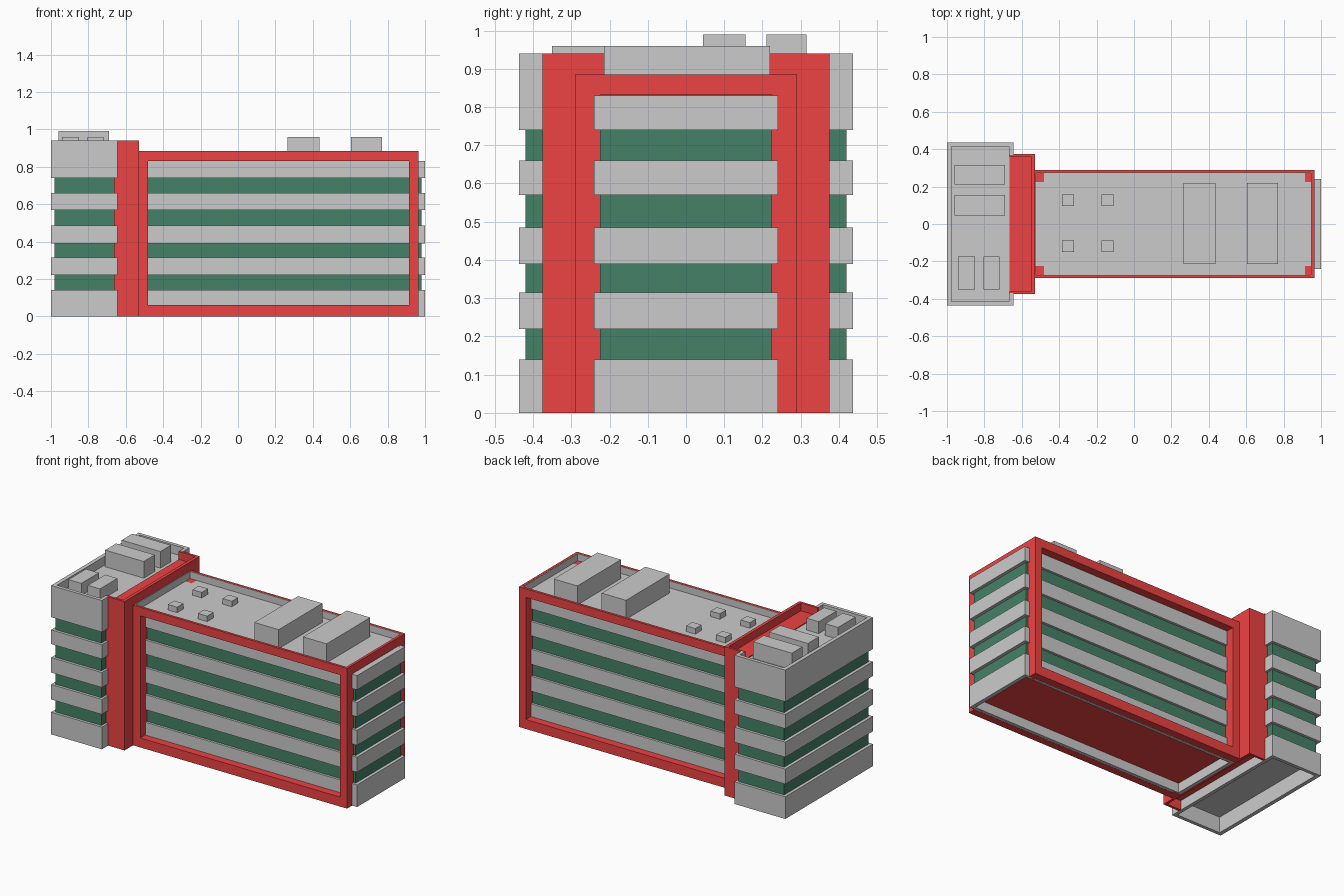
import bpy, bmesh

if "Cube" in bpy.data.objects:
    bpy.data.objects.remove(bpy.data.objects["Cube"])


def material(name, color):
    m = bpy.data.materials.new(name)
    m.diffuse_color = color
    m.use_nodes = True
    m.node_tree.nodes["Principled BSDF"].inputs["Base Color"].default_value = m.diffuse_color
    return m


RED = material("red_panel", (0.85, 0.055, 0.055, 1))
GREEN = material("green_glass", (0.06, 0.22, 0.14, 1))


def finish(name, bm, mat):
    bmesh.ops.recalc_face_normals(bm, faces=bm.faces)
    mesh = bpy.data.meshes.new(name)
    bm.to_mesh(mesh)
    bm.free()
    ob = bpy.data.objects.new(name, mesh)
    bpy.context.collection.objects.link(ob)
    if mat:
        mesh.materials.append(mat)
    return ob


def prism(name, outline, z0, z1, mat=None):
    """Extrude a flat outline upward."""
    bm = bmesh.new()
    face = bm.faces.new([bm.verts.new((x, y, z0)) for x, y in outline])
    ext = bmesh.ops.extrude_face_region(bm, geom=[face], use_keep_orig=True)
    for v in ext["geom"]:
        if isinstance(v, bmesh.types.BMVert):
            v.co.z = z1
    return finish(name, bm, mat)


def rect(x0, x1, y0, y1):
    return [(x0, y0), (x1, y0), (x1, y1), (x0, y1)]


def box(name, x0, x1, y0, y1, z0, z1, mat=None):
    return prism(name, rect(x0, x1, y0, y1), z0, z1, mat)


def ring(name, outer, inner, z0, z1, mat=None):
    """Rectangular wall loop, open at top and bottom."""
    bm = bmesh.new()
    loops = [[bm.verts.new((x, y, z)) for x, y in rect(*r)]
             for r, z in ((outer, z0), (outer, z1), (inner, z1), (inner, z0))]
    for k in range(4):
        a, b = loops[k], loops[(k + 1) % 4]
        for i in range(4):
            j = (i + 1) % 4
            bm.faces.new((a[i], a[j], b[j], b[i]))
    return finish(name, bm, mat)


FLOORS = [(0, 0.14), (0.22, 0.315), (0.39, 0.485), (0.57, 0.66)]

# Tower: glass core, floor bands, roof with parapet open to the connector
box("tower_glass", -0.98, -0.66, -0.42, 0.42, 0.11, 0.86, GREEN)
box("tower_floor", -0.98, -0.66, -0.418, 0.418, 0.10, 0.12)
for z0, z1 in FLOORS:
    ring("tower_band", (-1, -0.645, -0.437, 0.437),
         (-0.975, -0.667, -0.415, 0.415), z0, z1)
prism("tower_parapet",
      [(-1, -0.437), (-0.645, -0.437), (-0.645, -0.37), (-0.667, -0.37),
       (-0.667, -0.415), (-0.975, -0.415), (-0.975, 0.415), (-0.667, 0.415),
       (-0.667, 0.37), (-0.645, 0.37), (-0.645, 0.437), (-1, 0.437)], 0.74, 0.94)
box("tower_roof", -0.98, -0.66, -0.42, 0.42, 0.74, 0.885)
for y0, y1 in ((0.21, 0.315), (0.045, 0.155)):
    box("tower_large_vent", -0.96, -0.69, y0, y1, 0.885, 0.99)
for x0, x1 in ((-0.94, -0.85), (-0.805, -0.72)):
    box("tower_small_vent", x0, x1, -0.35, -0.175, 0.885, 0.96)

# Connector: hollow base, solid shaft and U-shaped parapet
ring("connector_base", (-0.665, -0.53, -0.375, 0.375),
     (-0.65, -0.545, -0.36, 0.36), 0, 0.06, RED)
box("connector_shaft", -0.665, -0.53, -0.375, 0.375, 0.06, 0.89, RED)
prism("connector_parapet",
      [(-0.667, -0.375), (-0.53, -0.375), (-0.53, 0.375), (-0.667, 0.375),
       (-0.667, 0.36), (-0.55, 0.36), (-0.55, -0.36), (-0.667, -0.36)],
      0.88, 0.94, RED)

# Main wing: glass core and floor bands
box("wing_glass", -0.53, 0.98, -0.225, 0.225, 0.08, 0.82, GREEN)
box("wing_floor", -0.53, 0.98, -0.224, 0.224, 0.06, 0.08, RED)
for z0, z1 in FLOORS + [(0.74, 0.83)]:
    ring("wing_band", (-0.53, 1.0, -0.24, 0.24),
         (-0.51, 0.975, -0.22, 0.22), z0, z1)
box("wing_end_cap", 0.96, 0.999, -0.239, 0.239, 0.8, 0.829)

# Red frame around the wing, repeated on both long sides
for s in (-1, 1):
    inner, mid, outer = s * 0.225, s * 0.241, s * 0.29
    for x0, x1 in ((-0.53, -0.48), (0.915, 0.965)):
        box("frame_post", x0, x1, min(inner, outer), max(inner, outer), 0, 0.84, RED)
    box("frame_bottom_rail", -0.48, 0.915, min(mid, outer), max(mid, outer),
        0, 0.06, RED)
ring("frame_top", (-0.53, 0.965, -0.29, 0.29), (-0.53, 0.95, -0.275, 0.275),
     0.831, 0.885, RED)
box("frame_top_slab", -0.53, 0.96, -0.28, 0.28, 0.831, 0.836, RED)

# Wing roof lining and rooftop equipment
box("wing_roof", -0.53, 0.95, -0.275, 0.275, 0.835, 0.84)
ring("parapet_lining", (-0.53, 0.951, -0.276, 0.276),
     (-0.526, 0.947, -0.272, 0.272), 0.838, 0.884)
for x0, x1 in ((0.265, 0.435), (0.605, 0.77)):
    box("wing_large_vent", x0, x1, -0.215, 0.22, 0.838, 0.96)
for x in (-0.385, -0.175):
    for y in (0.095, -0.15):
        box("wing_small_vent", x, x + 0.065, y, y + 0.062, 0.838, 0.875)
